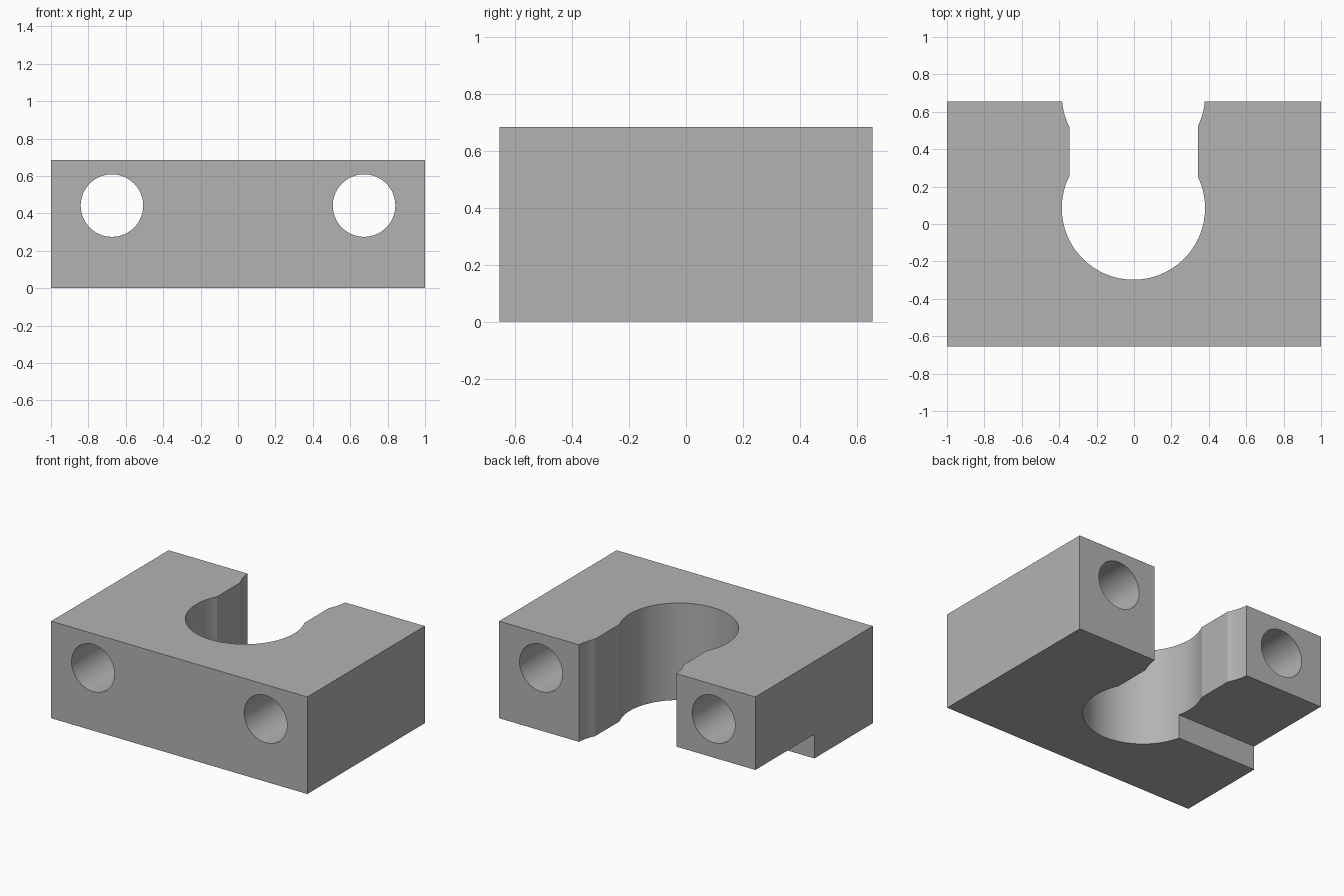
import bpy
from math import pi, radians

if "Cube" in bpy.data.objects:
    bpy.data.objects.remove(bpy.data.objects["Cube"], do_unlink=True)

WIDTH, DEPTH, HEIGHT = 2.0, 1.31, 0.685

grey = bpy.data.materials.new("machined_grey")
grey.use_nodes = True
colour = (0.45, 0.45, 0.45, 1)
grey.diffuse_color = colour
grey.node_tree.nodes["Principled BSDF"].inputs["Base Color"].default_value = colour


def box(name, low, high):
    centre = [(a + b) / 2 for a, b in zip(low, high)]
    bpy.ops.mesh.primitive_cube_add(size=1, location=centre)
    obj = bpy.context.object
    obj.name = name
    obj.scale = [b - a for a, b in zip(low, high)]
    bpy.ops.object.transform_apply(location=True, rotation=False, scale=True)
    return obj


def bore(name, radius, location, rotation=(0, 0, 0)):
    bpy.ops.mesh.primitive_cylinder_add(vertices=96, radius=radius, depth=3,
                                        location=location, rotation=rotation)
    obj = bpy.context.object
    obj.name = name
    return obj


def cut(body, cutter):
    cutter.hide_render = True
    mod = body.modifiers.new("cut", 'BOOLEAN')
    mod.operation, mod.solver, mod.object = 'DIFFERENCE', 'EXACT', cutter
    bpy.context.view_layer.objects.active = body
    bpy.ops.object.modifier_apply(modifier=mod.name)
    bpy.data.objects.remove(cutter, do_unlink=True)


# Solid block
body = box("clamp_block", (-WIDTH / 2, -DEPTH / 2, 0), (WIDTH / 2, DEPTH / 2, HEIGHT))

# Vertical bore, open slot to the back and shallow relief at the slot mouth
cut(body, bore("main_bore", 0.383, (-0.003, 0.085, 0)))
cut(body, box("slot", (-0.344, 0.085, -1), (0.342, 1, 2)))
cut(body, bore("mouth_relief", 0.383, (-0.003, 0.69, 0)))

# Bolt holes running front to back through both legs
for side in (-1, 1):
    cut(body, bore("bolt_hole", 0.167, (side * 0.674, 0, 0.442), (pi / 2, 0, 0)))

# Step under the back half of one leg
cut(body, box("leg_step", (-2, -0.003, -1), (-0.2, 1, 0.17)))

# Finish
body.data.materials.clear()
body.data.materials.append(grey)
for face in body.data.polygons:
    face.material_index = 0
bpy.ops.object.select_all(action='DESELECT')
body.select_set(True)
bpy.context.view_layer.objects.active = body
bpy.ops.object.shade_smooth_by_angle(angle=radians(20))
